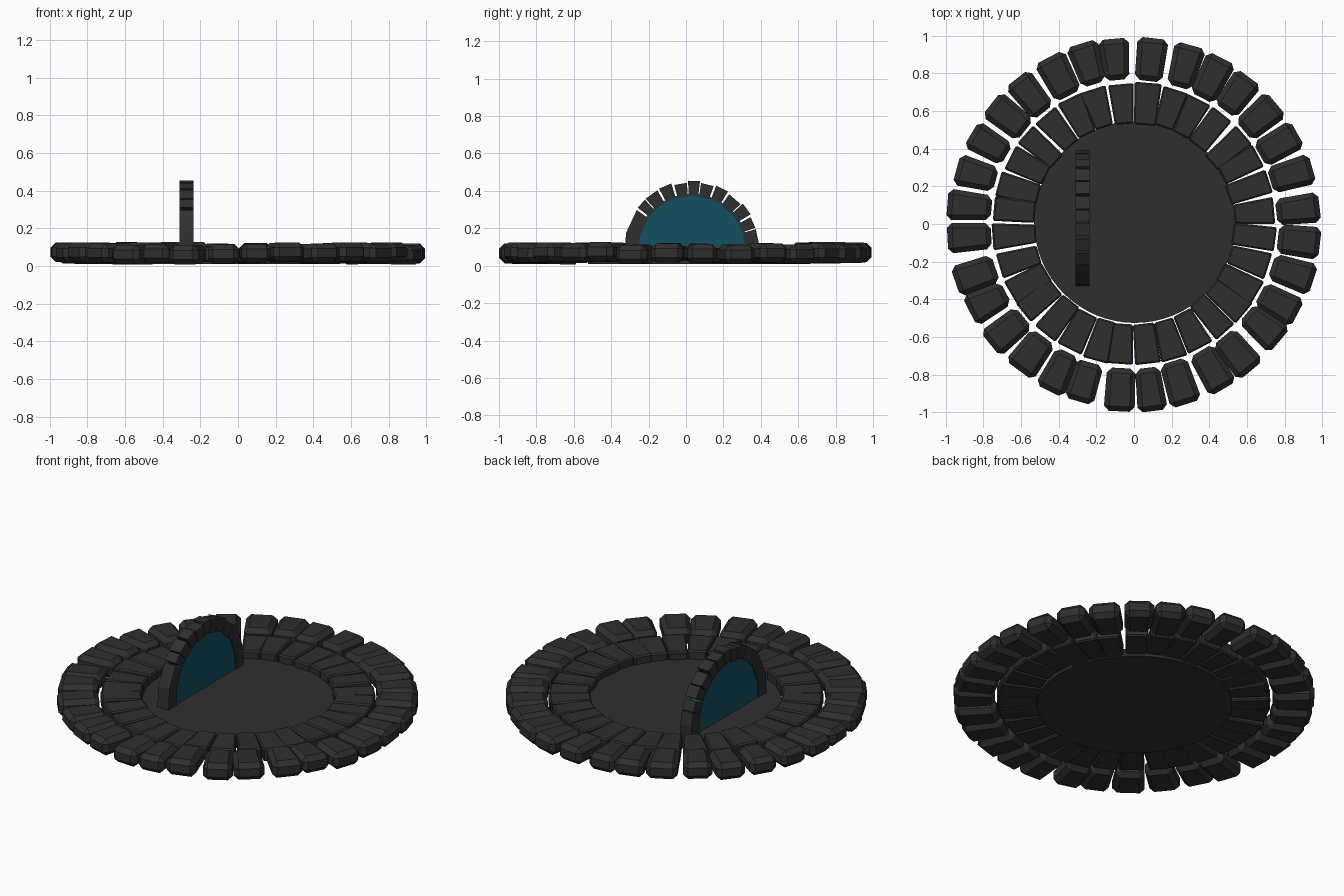
import bpy, bmesh, math, random
from mathutils import Matrix, Vector

random.seed(4)
old = bpy.data.objects.get("Cube")
if old:
    bpy.data.objects.remove(old, do_unlink=True)


def material(name, rgb):
    m = bpy.data.materials.new(name)
    m.use_nodes = True
    m.diffuse_color = (*rgb, 1)
    bsdf = next(n for n in m.node_tree.nodes if n.type == 'BSDF_PRINCIPLED')
    bsdf.inputs["Base Color"].default_value = (*rgb, 1)
    bsdf.inputs["Roughness"].default_value = 0.8
    return m


STONE = material("dark stone", (0.028, 0.028, 0.028))
PORTAL = material("deep teal", (0.006, 0.08, 0.118))


def finish(bm, name, mat):
    bmesh.ops.recalc_face_normals(bm, faces=bm.faces[:])
    mesh = bpy.data.meshes.new(name)
    bm.to_mesh(mesh)
    bm.free()
    mesh.materials.append(mat)
    ob = bpy.data.objects.new(name, mesh)
    bpy.context.collection.objects.link(ob)
    return ob


def prism(bm, outline, offset):
    """Extrude a closed outline of points along an offset."""
    face = bm.faces.new([bm.verts.new(p) for p in outline])
    ext = bmesh.ops.extrude_face_region(bm, geom=[face])
    top = [v for v in ext["geom"] if isinstance(v, bmesh.types.BMVert)]
    bmesh.ops.translate(bm, vec=offset, verts=top)


def stone_ring(name, count, r_in, r_out, w_in, w_out, z0, z1, bevel, jitter):
    """Ring of slightly irregular wedge stones with chamfered edges."""
    bm = bmesh.new()
    length, height = r_out - r_in, z1 - z0
    for i in range(count):
        j = lambda s=1.0: random.uniform(-jitter, jitter) * s
        a = 2 * math.pi * (i + 0.5) / count + j()
        shrink = abs(j(0.6))
        wi, wo = w_in / 2 + j(0.3), w_out / 2 + j(0.3)
        x0, x1 = -length / 2 + j(0.4), length / 2 - shrink
        outline = [Vector((x, y, -height / 2)) for x, y in
                   ((x0, -wi), (x1, -wo), (x1, wo), (x0, wi))]
        part = bmesh.new()
        prism(part, outline, Vector((0, 0, height)))
        bmesh.ops.recalc_face_normals(part, faces=part.faces[:])
        bmesh.ops.bevel(part, geom=part.edges[:], offset=bevel, segments=1,
                        profile=0.5, affect='EDGES', clamp_overlap=True)
        place = (Matrix.Rotation(a, 4, 'Z')
                 @ Matrix.Translation(((r_in + r_out) / 2, 0, (z0 + z1) / 2 + j(0.4)))
                 @ Matrix.Rotation(j(2), 4, 'Z') @ Matrix.Rotation(j(), 4, 'Y'))
        bmesh.ops.transform(part, matrix=place, verts=part.verts[:])
        tmp = bpy.data.meshes.new("stone_piece")
        part.to_mesh(tmp)
        part.free()
        bm.from_mesh(tmp)
        bpy.data.meshes.remove(tmp)
    return finish(bm, name, STONE)


# Paved rings around the floor
stone_ring("outer_stone_ring", 32, 0.765, 0.998, 0.142, 0.172, 0.016, 0.118, 0.027, 0.02)
stone_ring("inner_stone_ring", 32, 0.53, 0.755, 0.106, 0.136, 0.022, 0.098, 0.008, 0.018)

# Round floor
bm = bmesh.new()
bmesh.ops.create_cone(bm, cap_ends=True, segments=64, radius1=0.535, radius2=0.535,
                      depth=0.045, matrix=Matrix.Translation((0.005, 0.01, 0.0325)))
finish(bm, "floor_disc", STONE)

# Arch, standing along the y axis on the floor
CY, CZ, FLOOR = 0.03, 0.085, 0.05
X0, X1 = -0.31, -0.235


def arc_point(x, radius, deg):
    a = math.radians(deg)
    return Vector((x, CY - radius * math.cos(a), max(FLOOR, CZ + radius * math.sin(a))))


spans = [(-7, 36), (38, 47), (48, 60), (62, 73), (75, 86), (87, 97),
         (98, 109), (111, 122), (124, 137), (138, 149), (151, 161), (162, 187)]
bm = bmesh.new()
for start, end in spans:
    steps = 2 if end - start > 20 else 1
    degs = [start + (end - start) * k / steps for k in range(steps + 1)]
    grow = random.uniform(-0.006, 0.008)
    inner, outer = 0.288 + grow / 2, 0.364 + grow
    outline = [arc_point(X0, outer, d) for d in degs]
    outline += [arc_point(X0, inner, d) for d in reversed(degs)]
    prism(bm, outline, Vector((X1 - X0, 0, 0)))
finish(bm, "arch_stones", STONE)

# Glowing panel filling the arch
bm = bmesh.new()
panel = [arc_point(X0 + 0.006, 0.3, d) for d in range(0, 181, 6)]
panel += [Vector((X0 + 0.006, CY + s * 0.3, FLOOR)) for s in (1, -1)]
prism(bm, panel, Vector((X1 - X0 - 0.012, 0, 0)))
finish(bm, "arch_panel", PORTAL)
